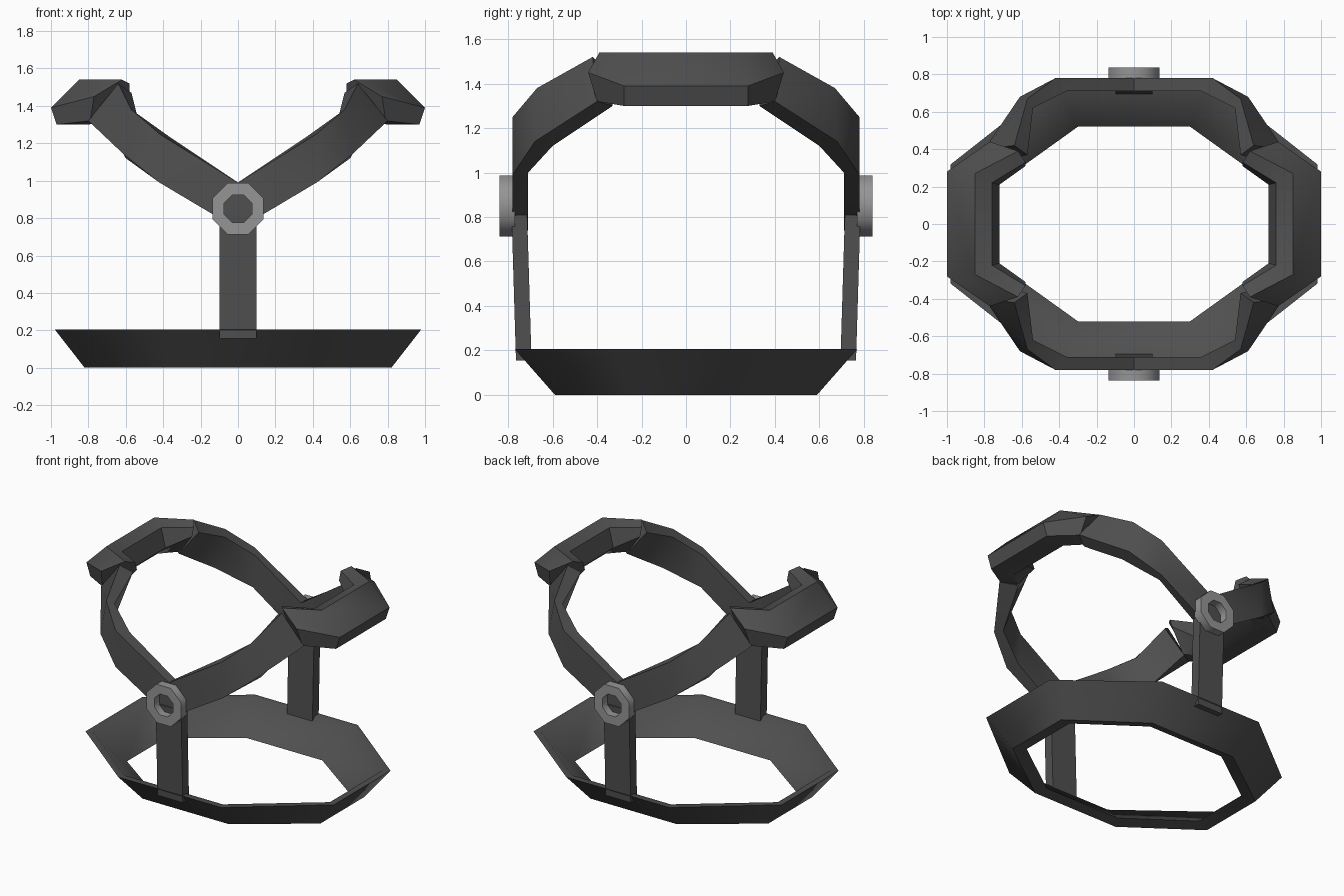
import bpy, bmesh, math
from mathutils import Vector

if "Cube" in bpy.data.objects:
    bpy.data.objects.remove(bpy.data.objects["Cube"])


def material(name, v):
    m = bpy.data.materials.new(name)
    m.diffuse_color = (v, v, v, 1)
    m.use_nodes = True
    m.node_tree.nodes["Principled BSDF"].inputs["Base Color"].default_value = m.diffuse_color
    return m


DARK = material("dark_grey", 0.08)
LIGHT = material("mid_grey", 0.3)


def loft(name, stations, mat, closed=False, angle=50):
    """Skin a list of equal-length point loops; cap the ends unless closed."""
    bm = bmesh.new()
    rows = [[bm.verts.new(p) for p in s] for s in stations]
    n, m = len(rows), len(rows[0])
    for i in range(n if closed else n - 1):
        a, b = rows[i], rows[(i + 1) % n]
        for j in range(m):
            k = (j + 1) % m
            bm.faces.new((a[j], a[k], b[k], b[j]))
    if not closed:
        bm.faces.new(rows[0])
        bm.faces.new(rows[-1])
    bmesh.ops.recalc_face_normals(bm, faces=bm.faces)
    me = bpy.data.meshes.new(name)
    bm.to_mesh(me)
    bm.free()
    me.materials.append(mat)
    ob = bpy.data.objects.new(name, me)
    bpy.context.collection.objects.link(ob)
    bpy.ops.object.select_all(action='DESELECT')
    ob.select_set(True)
    bpy.context.view_layer.objects.active = ob
    bpy.ops.object.shade_smooth_by_angle(angle=math.radians(angle))
    return ob


def flip(stations, sx, sy):
    return [[(x * sx, y * sy, z) for x, y, z in s] for s in stations]


OCT = [math.radians(22.5 + 45 * i) for i in range(8)]
K = 1 / math.cos(math.radians(22.5))

# Flared octagonal base ring: (half width, half depth, z)
base_profile = [(0.82, 0.59, 0), (0.98, 0.77, 0.205), (0.935, 0.725, 0.205), (0.725, 0.52, 0.02)]
loft("base_ring",
     [[(a * K * math.cos(t), b * K * math.sin(t), z) for a, b, z in base_profile] for t in OCT],
     DARK, closed=True)

# Arm sections: outer top, outer bottom, inner bottom, inner top
arm = [
    [(0, 0.78, 0.99), (0, 0.78, 0.74), (0, 0.71, 0.74), (0, 0.71, 0.99)],
    [(0.42, 0.78, 1.25), (0.42, 0.78, 0.99), (0.38, 0.71, 1.0), (0.36, 0.71, 1.23)],
    [(0.57, 0.67, 1.38), (0.61, 0.68, 1.14), (0.60, 0.60, 1.12), (0.54, 0.62, 1.35)],
    [(0.64, 0.42, 1.52), (0.80, 0.40, 1.32), (0.70, 0.33, 1.30), (0.57, 0.37, 1.47)],
]

# End piece sections: straight side, then the short turned-in leg tip
side = [(0.85, 0.27, 1.54), (1.0, 0.28, 1.39), (0.97, 0.28, 1.30),
        (0.81, 0.25, 1.30), (0.72, 0.21, 1.38), (0.76, 0.22, 1.51)]
tip = [(0.62, 0.39, 1.54), (0.77, 0.44, 1.45), (0.79, 0.40, 1.32),
       (0.70, 0.34, 1.31), (0.58, 0.31, 1.46), (0.58, 0.33, 1.52)]
end = flip([tip, side], 1, -1) + [side, tip]

for sx, lr in ((1, "right"), (-1, "left")):
    loft("end_piece_" + lr, flip(end, sx, 1), DARK)
    for sy, fb in ((-1, "front"), (1, "back")):
        loft(f"arm_{fb}_{lr}", flip(arm, sx, sy), DARK)

# Posts and pivot rings at front and back
for sy, fb in ((-1, "front"), (1, "back")):
    post = [[(-0.1, i, z), (0.1, i, z), (0.1, o, z), (-0.1, o, z)]
            for z, i, o in ((0.155, 0.695, 0.765), (0.82, 0.715, 0.785))]
    loft("post_" + fb, flip(post, 1, sy), DARK)
    knob = [(0.148, 0.77), (0.148, 0.838), (0.08, 0.838), (0.08, 0.77)]
    rings = [[(r * math.cos(t), y, 0.85 + r * math.sin(t)) for r, y in knob] for t in OCT]
    loft("pivot_ring_" + fb, flip(rings, 1, sy), LIGHT, closed=True)
